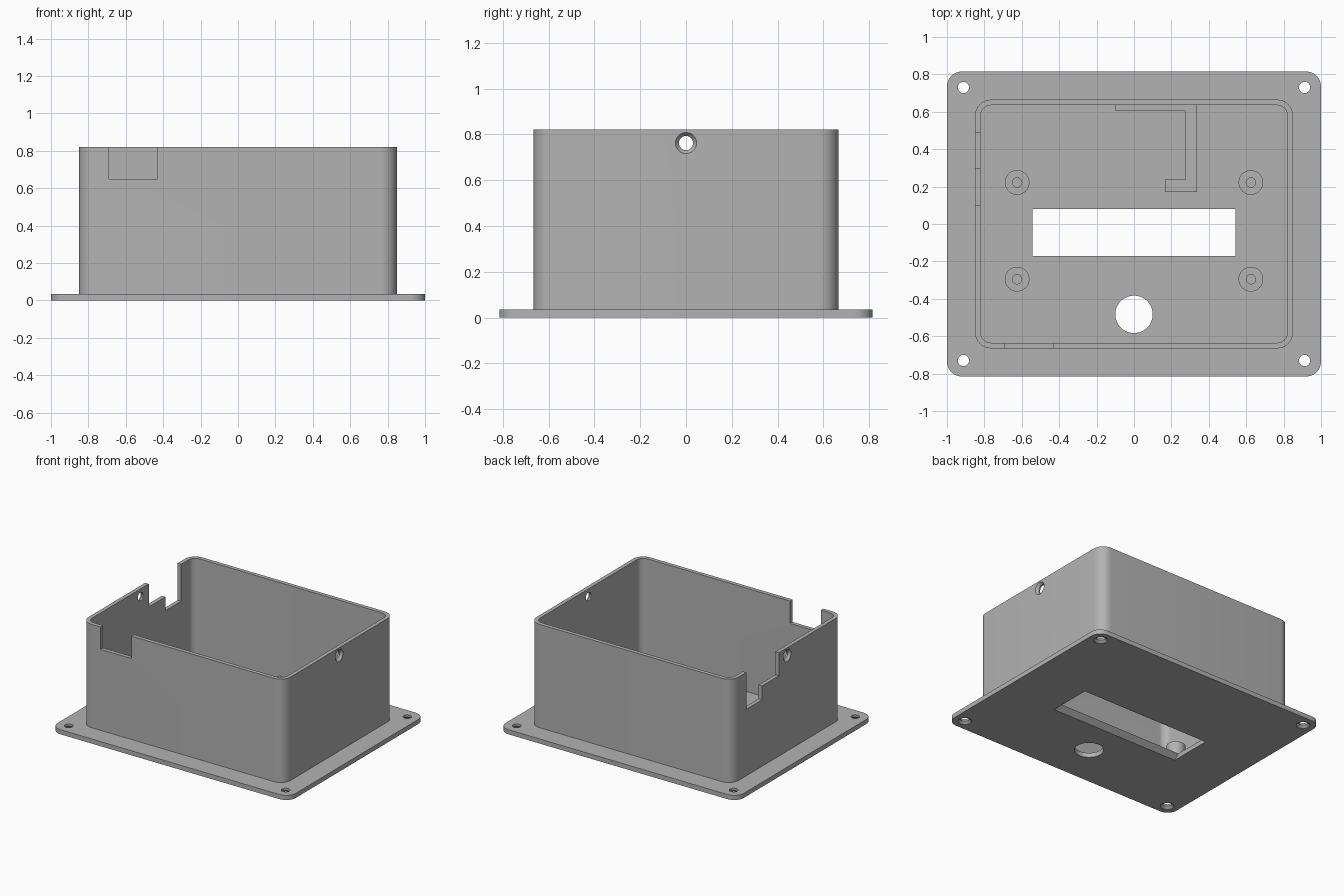
import bpy, bmesh, math

if "Cube" in bpy.data.objects:
    bpy.data.objects.remove(bpy.data.objects["Cube"])

grey = bpy.data.materials.new("plain_grey")
grey.diffuse_color = (0.45, 0.45, 0.45, 1)
grey.use_nodes = True
grey.node_tree.nodes["Principled BSDF"].inputs["Base Color"].default_value = grey.diffuse_color


def loft(name, rings):
    """Solid through matching closed rings of 3D points, capped at both ends."""
    bm = bmesh.new()
    loops = [[bm.verts.new(p) for p in r] for r in rings]
    n = len(loops[0])
    for a, b in zip(loops, loops[1:]):
        for i in range(n):
            bm.faces.new((a[i], a[(i + 1) % n], b[(i + 1) % n], b[i]))
    bm.faces.new(loops[0])
    bm.faces.new(loops[-1])
    bmesh.ops.recalc_face_normals(bm, faces=bm.faces)
    me = bpy.data.meshes.new(name)
    bm.to_mesh(me)
    bm.free()
    ob = bpy.data.objects.new(name, me)
    bpy.context.collection.objects.link(ob)
    me.materials.append(grey)
    return ob


def prism(name, outline, z0, z1):
    return loft(name, [[(x, y, z) for x, y in outline] for z in (z0, z1)])


def rounded(hx, hy, r, seg=10):
    pts = []
    for k, (sx, sy) in enumerate(((1, 1), (-1, 1), (-1, -1), (1, -1))):
        for i in range(seg + 1):
            a = (k + i / seg) * math.pi / 2
            pts.append((sx * (hx - r) + r * math.cos(a), sy * (hy - r) + r * math.sin(a)))
    return pts


def rect(x0, x1, y0, y1):
    return [(x0, y0), (x1, y0), (x1, y1), (x0, y1)]


def turned(name, x, y, z, steps, axis="z", n=40):
    """Round solid along z or x; steps are (offset along axis, radius)."""
    rings = []
    for d, r in steps:
        ring = []
        for i in range(n):
            a = 2 * math.pi * i / n
            u, v = r * math.cos(a), r * math.sin(a)
            ring.append((x + u, y + v, z + d) if axis == "z" else (x + d, y + u, z + v))
        rings.append(ring)
    return loft(name, rings)


def cut(ob, cutters):
    bpy.context.view_layer.objects.active = ob
    for c in cutters:
        m = ob.modifiers.new("cut", "BOOLEAN")
        m.operation, m.solver, m.object = "DIFFERENCE", "EXACT", c
        bpy.ops.object.modifier_apply(modifier=m.name)
        bpy.data.objects.remove(c)


T, H = 0.035, 0.82  # plate thickness, overall height

# Face plate with countersunk corner holes, display window and round opening
plate = prism("face_plate", rounded(1, 0.815, 0.08), 0, T)
holes = [turned("screw_hole", sx * 0.912, sy * 0.73, 0,
                [(-0.01, 0.047), (0.002, 0.047), (0.018, 0.03), (0.1, 0.03)])
         for sx in (-1, 1) for sy in (-1, 1)]
window = loft("window_cut", [[(x, y, z) for x, y in rect(-0.543, 0.543, -0.17 - f, 0.08 + f)]
                             for z, f in ((-0.01, 0.04), (0, 0.04), (T, 0), (0.1, 0))])
knob = turned("round_cut", 0, -0.483, 0, [(-0.1, 0.1), (0.1, 0.1)], n=64)
cut(plate, holes + [window, knob])

# Box walls with notches in the front and left, and a countersunk hole each side
walls = prism("box_walls", rounded(0.85, 0.665, 0.085), T, H)
cutters = [prism("inside", rounded(0.82, 0.635, 0.055), -0.1, 1),
           prism("front_notch", rect(-0.69, -0.43, -0.75, -0.6), 0.65, 1),
           prism("left_notch_shallow", rect(-0.95, -0.75, 0.1, 0.4), 0.645, 1),
           prism("left_notch_deep", rect(-0.95, -0.75, 0.3, 0.49), 0.54, 1)]
for s in (-1, 1):
    cutters.append(turned("side_hole", s * 0.85, 0, 0.762,
                          [(s * 0.02, 0.046), (0, 0.046), (-s * 0.018, 0.031), (-s * 0.08, 0.031)], "x"))
cut(walls, cutters)

# Standoffs with blind screw holes
posts = []
for x in (-0.625, 0.625):
    for y in (-0.295, 0.222):
        p = turned("standoff", x, y, T, [(0, 0.066), (0.145, 0.066)])
        cut(p, [turned("pilot_hole", x, y, T, [(0.01, 0.025), (0.3, 0.025)])])
        posts.append(p)

# Hooked rib on the floor
prism("hooked_rib", [(-0.1, 0.636), (-0.1, 0.605), (0.275, 0.605), (0.275, 0.237), (0.165, 0.237),
                     (0.165, 0.172), (0.337, 0.172), (0.337, 0.636)], T, 0.11)

# Smooth the rounded surfaces, keep the edges sharp
for ob in [plate, walls] + posts:
    bpy.ops.object.select_all(action="DESELECT")
    ob.select_set(True)
    bpy.context.view_layer.objects.active = ob
    bpy.ops.object.shade_smooth_by_angle(angle=math.radians(30))
